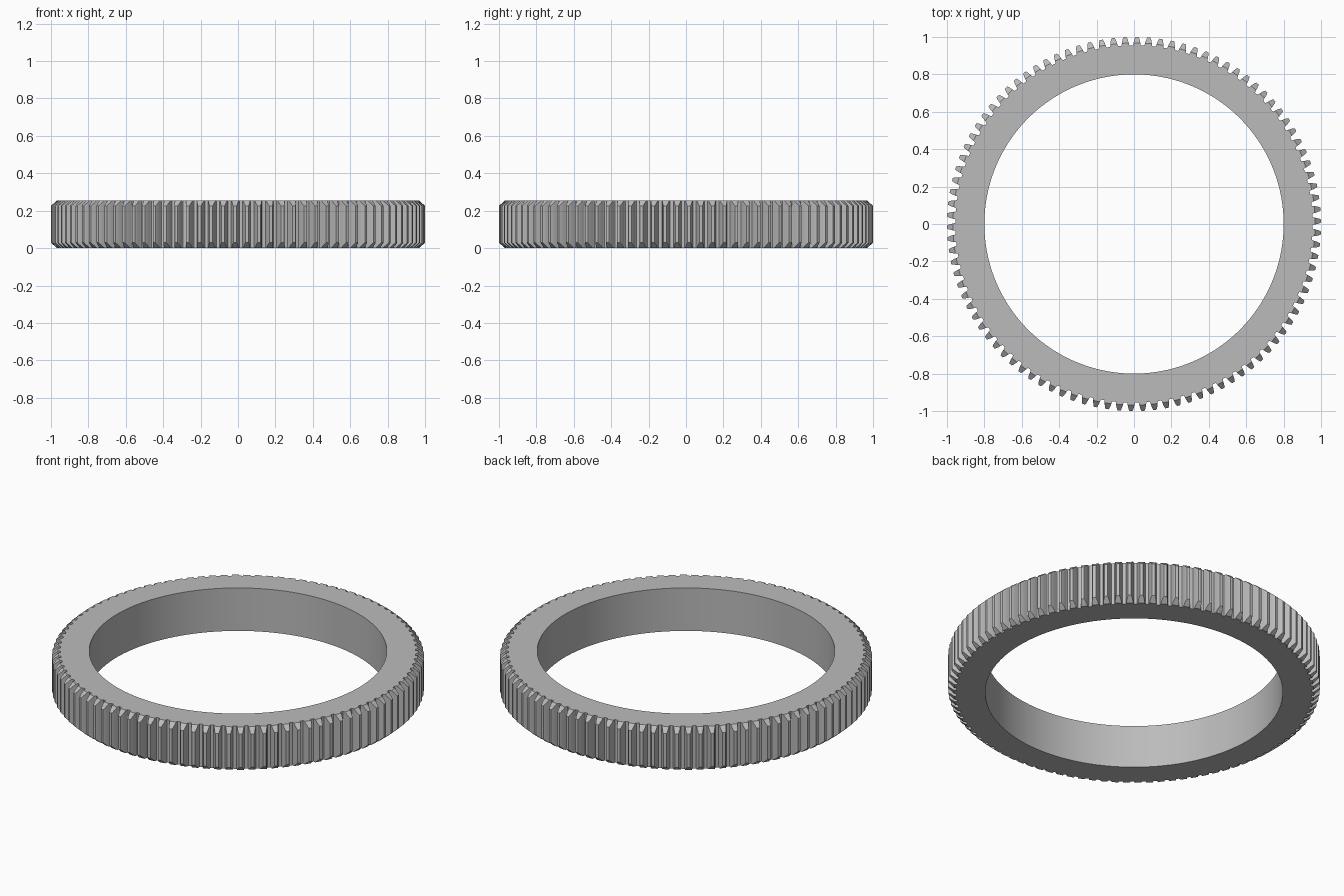
import bpy, bmesh, math

cube = bpy.data.objects.get("Cube")
if cube:
    bpy.data.objects.remove(cube)

TEETH = 98
HEIGHT = 0.255
BORE, ROOT, TIP = 0.80, 0.955, 1.0
CHAMFER_R = 0.968          # radius where the tooth-end chamfer starts
PITCH = 2 * math.pi / TEETH
PHASE = -0.25 * PITCH

# Half a tooth, from the gap floor to the tip: (fraction of pitch, radius)
HALF = [(-0.36, ROOT), (-0.32, 0.960), (-0.295, CHAMFER_R), (-0.25, 0.980), (-0.19, 0.992), (-0.13, TIP)]
TOOTH = HALF + [(-f, r) for f, r in reversed(HALF)]
BORE_STEPS = 2

steel = bpy.data.materials.new("steel_grey")
steel.use_nodes = True
steel.diffuse_color = (0.5, 0.5, 0.5, 1)
steel.node_tree.nodes["Principled BSDF"].inputs["Base Color"].default_value = (0.5, 0.5, 0.5, 1)

bm = bmesh.new()


def column(angle, radius):
    """Bottom and top vertex at one point of the outline, lowered by the chamfer."""
    cut = max(0, radius - CHAMFER_R) * 0.9
    x, y = radius * math.cos(angle), radius * math.sin(angle)
    return bm.verts.new((x, y, cut)), bm.verts.new((x, y, HEIGHT - cut))


def centre(i):
    return PHASE + math.pi / 2 + i * PITCH


# Outline and bore columns
rim = [[column(centre(i) + f * PITCH, r) for f, r in TOOTH] for i in range(TEETH)]
bore = [[column(centre(i) + (k / BORE_STEPS - 0.5) * PITCH, BORE)
         for k in range(BORE_STEPS)] for i in range(TEETH)]


def wall(a, b):
    return bm.faces.new((a[0], b[0], b[1], a[1]))


def cap(columns):
    """Matching upper and lower faces; columns run counter-clockwise from above."""
    bm.faces.new([c[1] for c in columns])
    bm.faces.new([c[0] for c in reversed(columns)])


for i in range(TEETH):
    tooth, following = rim[i], rim[(i + 1) % TEETH]
    # Tooth flanks, tip and the gap floor after it
    for a, b in zip(tooth, tooth[1:] + following[:1]):
        wall(a, b)
    # Chamfered tooth ends
    cap([c for c, (f, r) in zip(tooth, TOOTH) if r >= CHAMFER_R])
    # Flat ring faces
    low = [c for c, (f, r) in zip(tooth, TOOTH) if r <= CHAMFER_R]
    inner = bore[i] + bore[(i + 1) % TEETH][:1]
    cap(low + inner[::-1])
    cap([tooth[-1], following[0], inner[-1]])
    # Bore wall
    for a, b in zip(inner, inner[1:]):
        wall(b, a)

bm.normal_update()
mesh = bpy.data.meshes.new("ring_gear")
bm.to_mesh(mesh)
bm.free()
mesh.materials.append(steel)
gear = bpy.data.objects.new("ring_gear", mesh)
bpy.context.collection.objects.link(gear)

# Smooth the round bore, keep the tooth edges crisp
bpy.context.view_layer.objects.active = gear
gear.select_set(True)
bpy.ops.object.shade_smooth_by_angle(angle=math.radians(12))
